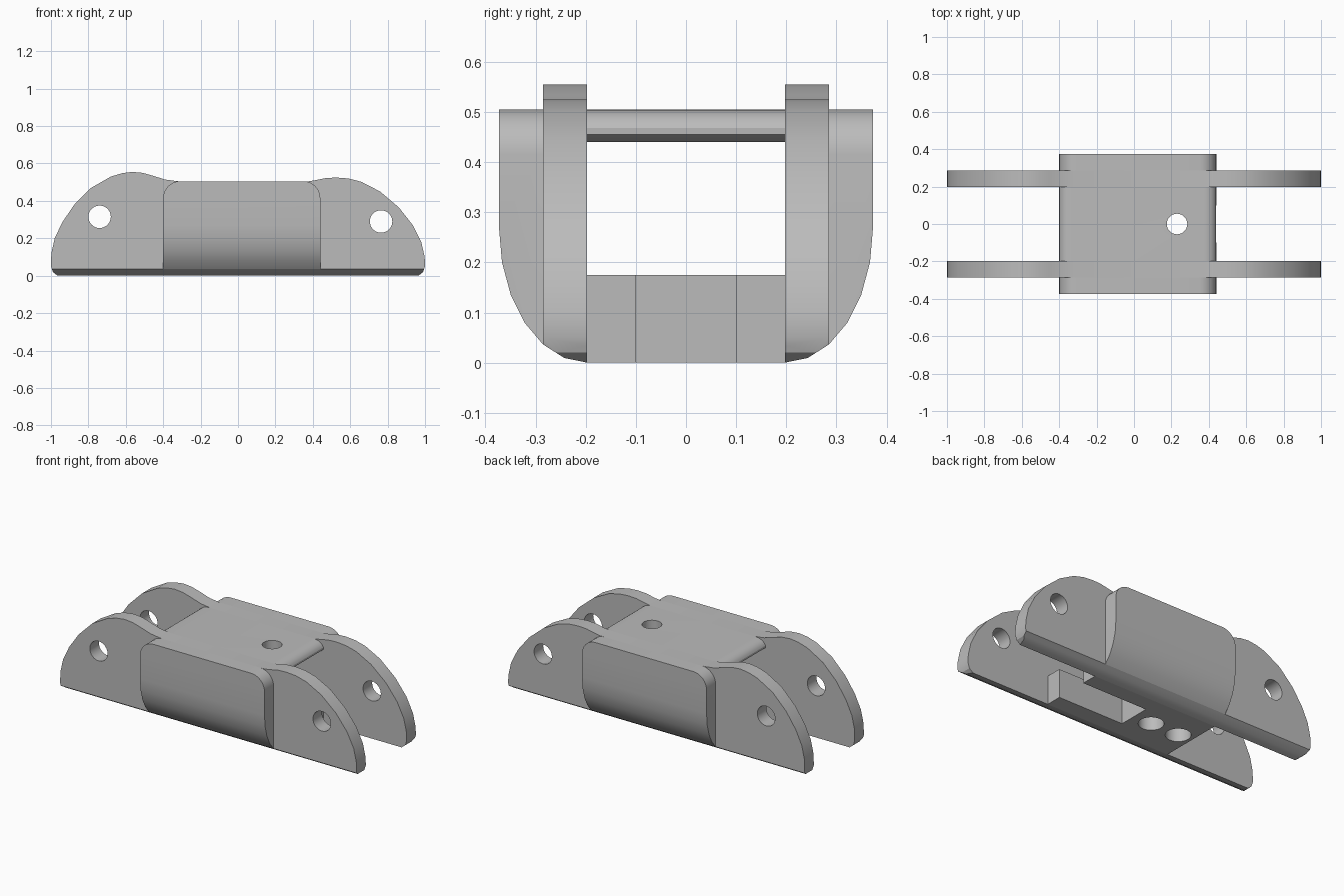
import bpy, bmesh, math
from mathutils import Vector

cube = bpy.data.objects.get("Cube")
if cube:
    bpy.data.objects.remove(cube, do_unlink=True)

grey = bpy.data.materials.new("plain grey")
grey.use_nodes = True
COLOUR = (0.5, 0.5, 0.5, 1)
grey.diffuse_color = COLOUR
grey.node_tree.nodes["Principled BSDF"].inputs["Base Color"].default_value = COLOUR

# Main sizes
X0, X1 = -0.4, 0.44
INNER, MID, OUTER = 0.197, 0.285, 0.373
TOP = 0.505


def prism(name, points, axis, lo, hi):
    """Extrude a 2D outline along x, y or z."""
    place = {"x": lambda a, b: (lo, a, b),
             "y": lambda a, b: (a, lo, b),
             "z": lambda a, b: (a, b, lo)}[axis]
    step = Vector([(hi - lo) * (c == axis) for c in "xyz"])
    bm = bmesh.new()
    face = bm.faces.new([bm.verts.new(place(*p)) for p in points])
    new = bmesh.ops.extrude_face_region(bm, geom=[face])["geom"]
    bmesh.ops.translate(bm, vec=step, verts=[v for v in new if isinstance(v, bmesh.types.BMVert)])
    bmesh.ops.recalc_face_normals(bm, faces=bm.faces)
    mesh = bpy.data.meshes.new(name)
    bm.to_mesh(mesh)
    bm.free()
    obj = bpy.data.objects.new(name, mesh)
    bpy.context.collection.objects.link(obj)
    mesh.materials.append(grey)
    return obj


def arc(cx, cy, rx, ry, start, end, steps):
    angles = [math.radians(start + (end - start) * i / steps) for i in range(steps + 1)]
    return [(cx + rx * math.cos(a), cy + ry * math.sin(a)) for a in angles]


def circle(cx, cy, r):
    return arc(cx, cy, r, r, 0, 360, 32)[:-1]


def combine(obj, cutter, operation):
    mod = obj.modifiers.new("cut", "BOOLEAN")
    mod.operation, mod.solver, mod.object = operation, "EXACT", cutter
    bpy.context.view_layer.objects.active = obj
    bpy.ops.object.modifier_apply(modifier=mod.name)
    bpy.data.objects.remove(cutter, do_unlink=True)


def finish(obj):
    bpy.ops.object.select_all(action="DESELECT")
    obj.select_set(True)
    bpy.context.view_layer.objects.active = obj
    bpy.ops.object.shade_smooth_by_angle(angle=math.radians(30))


# Long side plate outline (x, z): humped ear at each end
plate_outline = [
    (-0.965, 0), (-0.99, 0.02), (-1, 0.05), (-0.998, 0.12), (-0.98, 0.2), (-0.94, 0.285),
    (-0.875, 0.38), (-0.785, 0.47), (-0.68, 0.53), (-0.62, 0.548), (-0.565, 0.555),
    (-0.51, 0.55), (-0.45, 0.533), (-0.39, 0.514), (-0.32, TOP),
    (0.38, TOP), (0.42, 0.512), (0.47, 0.522), (0.525, 0.525), (0.59, 0.52), (0.66, 0.502),
    (0.76, 0.45), (0.86, 0.365), (0.935, 0.27), (0.98, 0.18), (0.998, 0.1), (1, 0.05),
    (0.99, 0.02), (0.965, 0)]

# Block outline (x, z) with rounded upper corners
R = 0.09
block_outline = ([(X0, -0.1), (X1, -0.1)]
                 + arc(X1 - R, TOP - R, R, R, 0, 90, 8)
                 + arc(X0 + R, TOP - R, R, R, 90, 180, 8))


def hull_section(side, start, height):
    """Cross-section (y, z) with the rounded lower outer edge."""
    curve = arc(INNER, 0.27, OUTER - INNER, 0.27, -90, 0, 6)
    curve = [p for p in curve if p[0] > start + 0.001]
    first = (start, 0.27 * (1 - math.sqrt(1 - ((start - INNER) / (OUTER - INNER)) ** 2)))
    return [(side * y, z) for y, z in [first] + curve + [(OUTER, height), (start, height)]]


for word, side in (("front", -1), ("back", 1)):
    # Side plate with rounded lower edge and pivot holes
    plate = prism(word + "_side_plate", plate_outline, "y", side * INNER, side * MID)
    combine(plate, prism("rounding", hull_section(side, INNER, 0.7), "x", -1.1, 1.1), "INTERSECT")
    for x, z in ((-0.74, 0.315), (0.765, 0.29)):
        combine(plate, prism("pivot", circle(x, z, 0.06), "y", -0.5, 0.5), "DIFFERENCE")
    finish(plate)

    # Raised cheek on the outside of the plate
    cheek = prism(word + "_cheek", hull_section(side, MID, TOP + 0.1), "x", X0 - 0.1, X1 + 0.1)
    combine(cheek, prism("corners", block_outline, "y", -0.6, 0.6), "INTERSECT")
    finish(cheek)

# Top bridge with rounded ends and a bolt hole
END = 0.065
bridge_outline = ([(X0 + 0.03, 0.44), (X1 - 0.03, 0.44), (X1 - 0.003, 0.455)]
                  + arc(X1 - END, TOP - 0.05, END, 0.05, 15, 90, 6)
                  + arc(X0 + END, TOP - 0.05, END, 0.05, 90, 165, 6)
                  + [(X0 + 0.003, 0.455)])
bridge = prism("top_bridge", bridge_outline, "y", -INNER, INNER)
combine(bridge, prism("bolt", circle(0.23, 0, 0.055), "z", 0.3, 0.7), "DIFFERENCE")
finish(bridge)

# Floor block with an open slot at one end and two holes
floor_outline = [(X0, -INNER), (X1, -INNER), (X1, -0.1), (0, -0.1),
                 (0, 0.1), (X1, 0.1), (X1, INNER), (X0, INNER)]
floor = prism("floor_block", floor_outline, "z", 0, 0.175)
for x in (-0.12, -0.31):
    combine(floor, prism("bore", circle(x, 0, 0.07), "z", -0.1, 0.4), "DIFFERENCE")
finish(floor)
